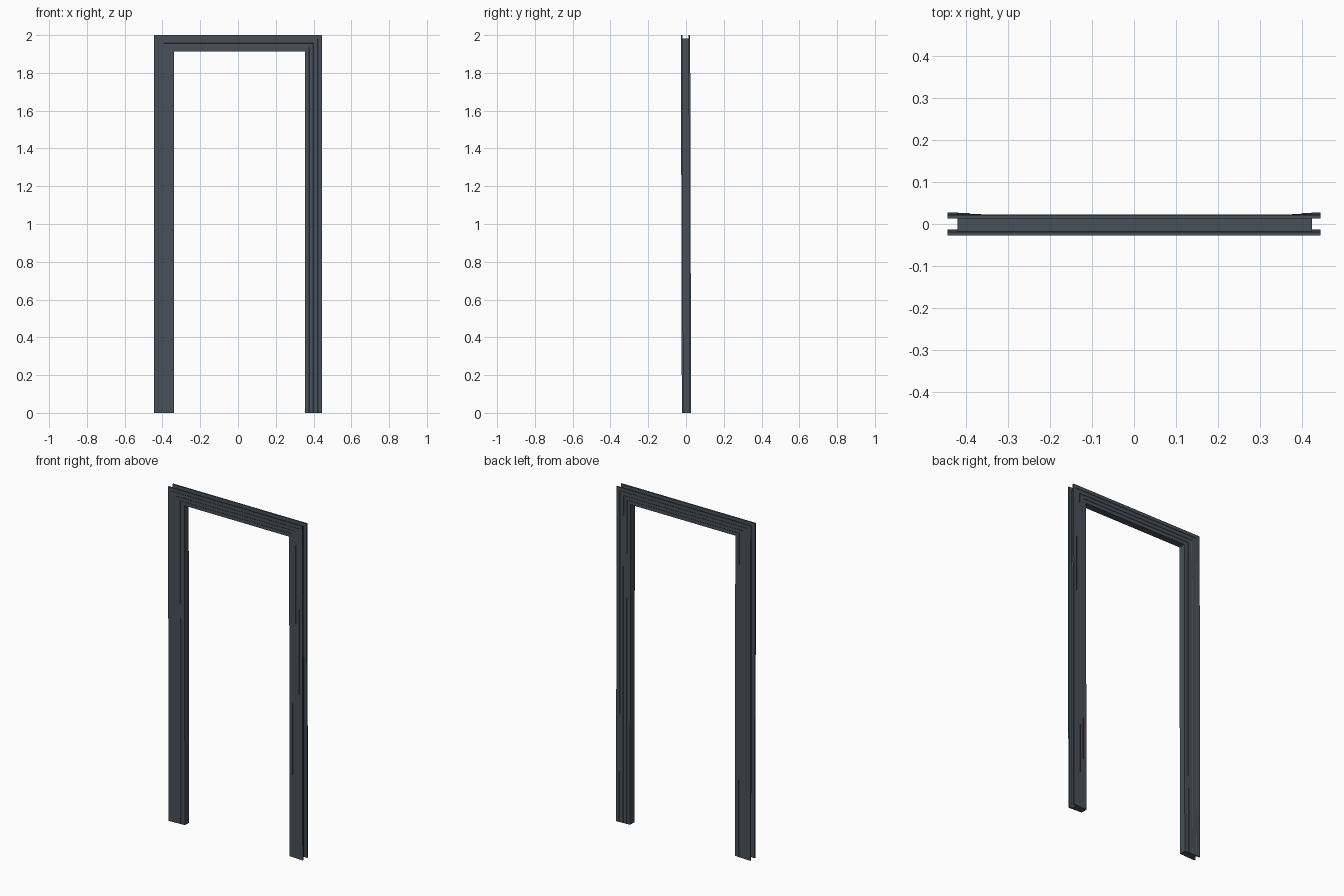
import bpy
import bmesh

if "Cube" in bpy.data.objects:
    bpy.data.objects.remove(bpy.data.objects["Cube"])

H = 2.0
OUT = 0.444                      # half of the outer width
W_LEFT, W_RIGHT, W_TOP = 0.105, 0.090, 0.087
LEAN = 0.005                     # slight backward drift of the feet

# stepped face of the trim: (fraction across the width, half depth)
steps = [(0.0, 0.0245), (0.23, 0.0245), (0.25, 0.0232), (0.49, 0.0232),
         (0.51, 0.0218), (0.74, 0.0218), (0.76, 0.0203), (1.0, 0.0203)]
slot = [(0.0, 0.016), (0.22, 0.016)]     # channel along the outer edge

front = [(u, -d) for u, d in steps]
back = [(u, d) for u, d in reversed(steps)]
channel = [(u, d) for u, d in slot] + [(u, -d) for u, d in reversed(slot)]
profile = front + back + channel


def ring(bm, side, at_top):
    """One copy of the profile at a foot or at a mitred corner."""
    width = W_LEFT if side < 0 else W_RIGHT
    verts = []
    for u, y in profile:
        x = side * (OUT - u * width)
        z = H - u * W_TOP if at_top else 0.0
        verts.append(bm.verts.new((x, y + LEAN * (0.5 - z / H), z)))
    return verts


# frame: profile swept up the left leg, over the header, down the right leg
bm = bmesh.new()
rings = [ring(bm, -1, False), ring(bm, -1, True),
         ring(bm, 1, True), ring(bm, 1, False)]
n = len(profile)
for a, b in zip(rings, rings[1:]):
    for i in range(n):
        j = (i + 1) % n
        bm.faces.new((a[i], a[j], b[j], b[i]))

# feet
bm.faces.new(rings[0])
bm.faces.new(list(reversed(rings[-1])))
bmesh.ops.recalc_face_normals(bm, faces=bm.faces)

mesh = bpy.data.meshes.new("door_frame")
bm.to_mesh(mesh)
bm.free()
frame = bpy.data.objects.new("door_frame", mesh)
bpy.context.collection.objects.link(frame)

# dark slate colour
mat = bpy.data.materials.new("dark_slate")
mat.diffuse_color = (0.065, 0.08, 0.098, 1.0)
mat.use_nodes = True
mat.node_tree.nodes["Principled BSDF"].inputs["Base Color"].default_value = mat.diffuse_color
mesh.materials.append(mat)
